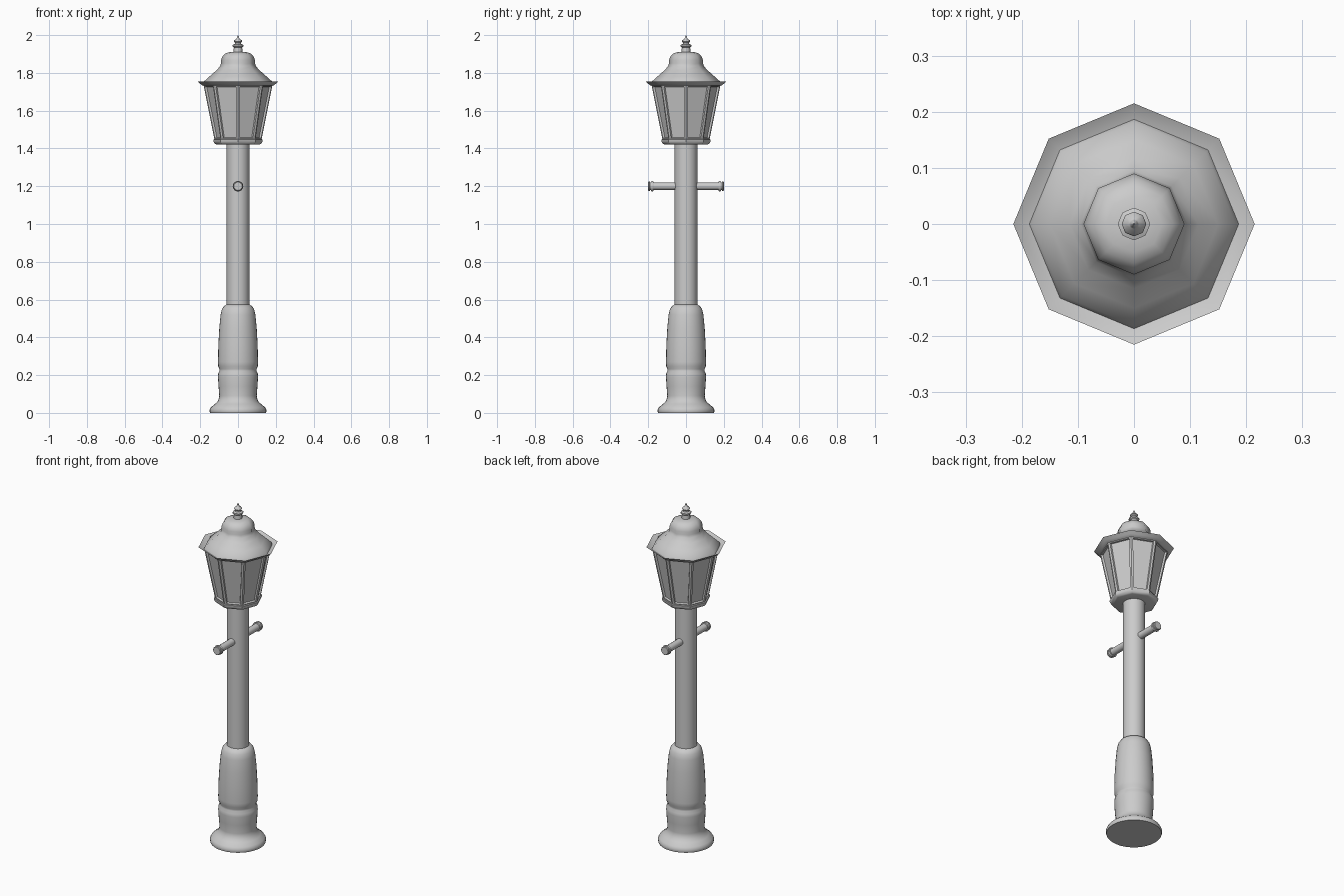
import bpy, bmesh, math
from mathutils import Matrix

if "Cube" in bpy.data.objects:
    bpy.data.objects.remove(bpy.data.objects["Cube"])


def finish(bm, name, angle):
    bmesh.ops.remove_doubles(bm, verts=bm.verts, dist=1e-5)
    bmesh.ops.recalc_face_normals(bm, faces=bm.faces)
    me = bpy.data.meshes.new(name)
    bm.to_mesh(me)
    bm.free()
    ob = bpy.data.objects.new(name, me)
    bpy.context.collection.objects.link(ob)
    bpy.ops.object.select_all(action='DESELECT')
    ob.select_set(True)
    bpy.context.view_layer.objects.active = ob
    if angle:
        bpy.ops.object.shade_smooth_by_angle(angle=math.radians(angle))
    return ob


def lathe(name, profile, segs, angle=40, matrix=None, panel=None):
    """Turn (radius, z) points around z with capped ends; panel = profile span to inset."""
    bm = bmesh.new()
    rings = [[bm.verts.new((r * math.cos(2 * math.pi * i / segs),
                            r * math.sin(2 * math.pi * i / segs), z))
              for i in range(segs)] for r, z in profile]
    panes = []
    for k in range(len(rings) - 1):
        a, b = rings[k], rings[k + 1]
        for i in range(segs):
            j = (i + 1) % segs
            f = bm.faces.new((a[i], a[j], b[j], b[i]))
            if k == panel:
                panes.append(f)
    bm.faces.new(rings[0][::-1])
    bm.faces.new(rings[-1])
    if panes:
        bm.normal_update()
        bmesh.ops.inset_individual(bm, faces=panes, thickness=0.011, use_even_offset=True)
        bmesh.ops.inset_individual(bm, faces=panes, thickness=0.003, depth=-0.01,
                                   use_even_offset=True)
    if matrix:
        bm.transform(matrix)
    return finish(bm, name, angle)


# turned base
lathe("base", [(.148, 0), (.15, .006), (.15, .017), (.143, .03), (.122, .047), (.108, .06),
               (.101, .078), (.099, .09), (.103, .14), (.106, .19), (.105, .208), (.098, .222),
               (.098, .232), (.105, .247), (.106, .27), (.104, .36), (.099, .45), (.092, .52),
               (.085, .55), (.074, .565), (.06, .574)], 32)

# pole
lathe("pole", [(.06, .56), (.06, 1.43)], 32)

# ladder bar, one arm mirrored to each side
arm = [(.02, 0), (.02, .172), (.026, .173), (.028, .178), (.026, .184), (.021, .186),
       (.021, .19), (.025, .192), (.025, .197), (.022, .2)]
for side, s in (("front", 1), ("back", -1)):
    lathe(side + "_ladder_bar", arm, 16, 40,
          Matrix.Translation((0, 0, 1.2)) @ Matrix.Rotation(s * math.pi / 2, 4, 'X'))

# octagonal lantern with recessed panes
lathe("lantern_tray", [(.112, 1.42), (.122, 1.424), (.13, 1.436), (.131, 1.447), (.122, 1.45)], 8, 35)
lathe("lantern_body", [(.124, 1.443), (.183, 1.738)], 8, 30, panel=0)

# gutter-like brim flaring upward
lathe("brim", [(.17, 1.73), (.188, 1.733), (.2, 1.742), (.215, 1.755), (.187, 1.739), (.17, 1.739)],
      8, 35)

# roof with domed cap
lathe("roof", [(.187, 1.738), (.181, 1.754), (.15, 1.782), (.115, 1.813), (.095, 1.835),
               (.09, 1.85), (.09, 1.868), (.083, 1.886), (.07, 1.901), (.05, 1.909),
               (.02, 1.912)], 8, 46)

# finial
lathe("finial", [(.024, 1.908), (.022, 1.935), (.029, 1.94), (.029, 1.948), (.017, 1.953),
                 (.016, 1.96), (.022, 1.966), (.02, 1.973), (.009, 1.979), (.007, 1.985),
                 (.001, 2.0)], 8, 50)
